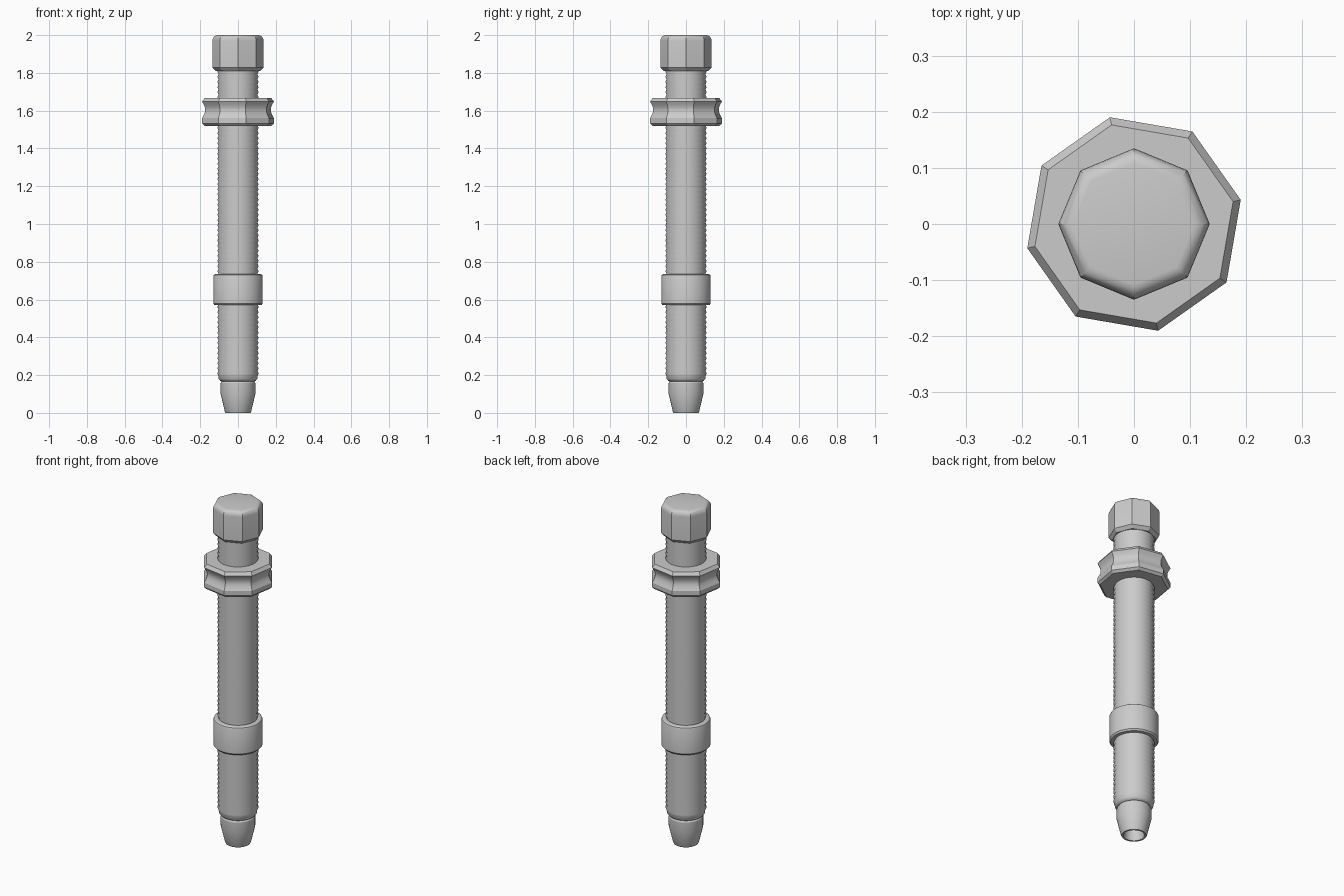
import bpy, bmesh, math

if "Cube" in bpy.data.objects:
    bpy.data.objects.remove(bpy.data.objects["Cube"])


def lathe(name, profile, sides, phase=0.0, smooth=30):
    """Spin (radius, z) points round the z axis; both ends are capped."""
    bm = bmesh.new()
    rings = []
    for r, z in profile:
        ring = []
        for k in range(sides):
            a = math.radians(phase) + 2 * math.pi * k / sides
            ring.append(bm.verts.new((r * math.cos(a), r * math.sin(a), z)))
        rings.append(ring)
    for lo, hi in zip(rings, rings[1:]):
        for k in range(sides):
            n = (k + 1) % sides
            bm.faces.new((lo[k], lo[n], hi[n], hi[k]))
    bm.faces.new(rings[0][::-1])
    bm.faces.new(rings[-1])
    bmesh.ops.recalc_face_normals(bm, faces=bm.faces)
    mesh = bpy.data.meshes.new(name)
    bm.to_mesh(mesh)
    bm.free()
    obj = bpy.data.objects.new(name, mesh)
    bpy.context.collection.objects.link(obj)
    bpy.ops.object.select_all(action='DESELECT')
    obj.select_set(True)
    bpy.context.view_layer.objects.active = obj
    bpy.ops.object.shade_smooth_by_angle(angle=math.radians(smooth))
    return obj


# Threaded shaft: fine ridges between a rounded lower end and the head
z0, z1, teeth = 0.195, 1.82, 60
pitch = (z1 - z0) / teeth
thread = [(0.085, 0.165), (0.094, 0.17), (0.102, 0.18)]
for i in range(teeth):
    thread += [(0.103, z0 + i * pitch), (0.109, z0 + (i + 0.5) * pitch)]
thread.append((0.103, z1))
lathe("threaded_shaft", thread, 48, smooth=60)

# Hollow tapered tip
lathe("tapered_tip", [(0.052, 0.10), (0.052, 0.012), (0.056, 0.0), (0.066, 0.0),
                      (0.070, 0.008), (0.092, 0.10), (0.092, 0.158),
                      (0.086, 0.168), (0.07, 0.172)], 48)

# Collar ring
lathe("collar", [(0.10, 0.57), (0.124, 0.57), (0.131, 0.579), (0.131, 0.722),
                 (0.128, 0.730), (0.120, 0.735), (0.10, 0.735)], 48)

# Octagonal lock nut with a concave waist
waist = []
for i in range(9):
    t = i / 8
    waist.append((0.195 - 0.017 * math.sin(math.pi * t), 1.56 + 0.088 * t))
lathe("lock_nut", [(0.10, 1.52), (0.181, 1.52), (0.195, 1.533)] + waist +
      [(0.181, 1.667), (0.10, 1.667)], 8, phase=12.75, smooth=25)

# Octagonal head with a rounded top edge
crown = []
for i in range(6):
    a = math.pi / 2 * i / 5
    crown.append((0.108 + 0.027 * math.cos(a), 1.97 + 0.03 * math.sin(a)))
lathe("octagonal_head", [(0.10, 1.81), (0.118, 1.81), (0.135, 1.828)] + crown,
      8, smooth=30)
